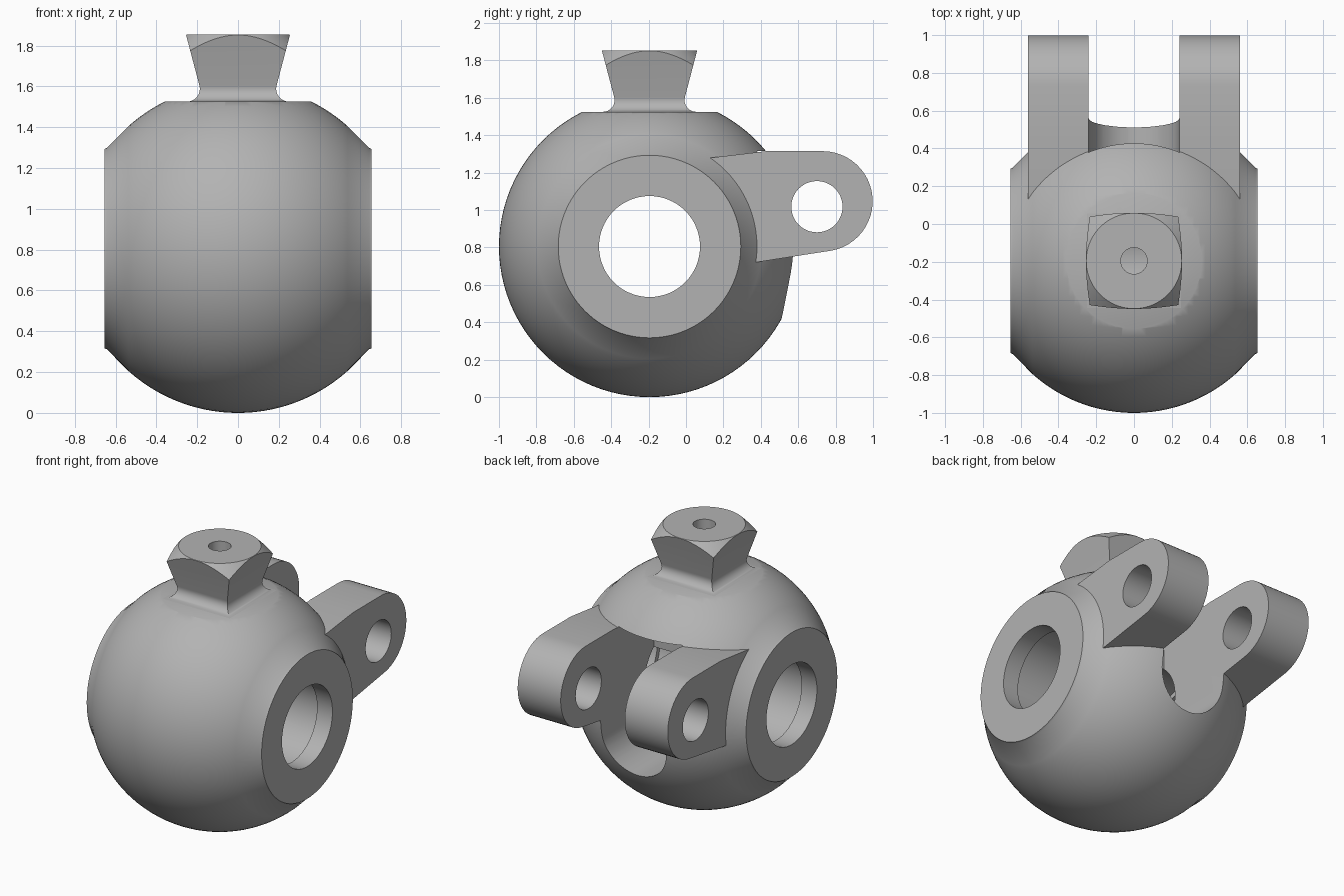
import bpy
import bmesh
from math import sin, cos, pi, radians, asin
from mathutils import Vector

cube = bpy.data.objects.get("Cube")
if cube:
    bpy.data.objects.remove(cube, do_unlink=True)

CY, CZ, R = -0.195, 0.805, 0.805       # ball centre and radius
TOP = 1.853
GREY = (0.45, 0.45, 0.45, 1)

metal = bpy.data.materials.new("plain_grey_metal")
metal.use_nodes = True
metal.diffuse_color = GREY
metal.node_tree.nodes["Principled BSDF"].inputs["Base Color"].default_value = GREY


def loft(name, rings, closed=True):
    """Solid skinned through a list of equal-length rings."""
    bm = bmesh.new()
    loops = [[bm.verts.new(p) for p in ring] for ring in rings]
    n = len(loops[0])
    for a, b in zip(loops, loops[1:]):
        for i in range(n):
            j = (i + 1) % n
            bm.faces.new((a[i], a[j], b[j], b[i]))
    bm.faces.new(loops[0])
    bm.faces.new(loops[-1])
    bmesh.ops.recalc_face_normals(bm, faces=bm.faces)
    mesh = bpy.data.meshes.new(name)
    bm.to_mesh(mesh)
    bm.free()
    mesh.materials.append(metal)
    obj = bpy.data.objects.new(name, mesh)
    bpy.context.collection.objects.link(obj)
    return obj


def lathe(name, profile, axis, centre, seg=64):
    """Revolve (position, radius) pairs about the x or z axis."""
    rings = []
    for t, r in profile:
        ring = []
        for i in range(seg):
            u, v = r * cos(2 * pi * i / seg), r * sin(2 * pi * i / seg)
            p = (t, u, v) if axis == "X" else (u, v, t)
            ring.append(Vector(p) + Vector(centre))
        rings.append(ring)
    return loft(name, rings)


def prism(name, outline, axis, lo, hi):
    """Extrude a 2D outline along x (outline in y,z) or y (outline in x,z)."""
    place = (lambda t, p: (t, *p)) if axis == "X" else (lambda t, p: (p[0], t, p[1]))
    return loft(name, [[place(t, p) for p in outline] for t in (lo, hi)])


def arc(cx, cz, r, start, end, n=24):
    return [(cx + r * cos(radians(start + (end - start) * i / n)),
             cz + r * sin(radians(start + (end - start) * i / n))) for i in range(n + 1)]


def boolean(obj, tool, operation="DIFFERENCE"):
    mod = obj.modifiers.new("cut", "BOOLEAN")
    mod.operation, mod.object, mod.solver = operation, tool, "EXACT"
    bpy.context.view_layer.update()
    with bpy.context.temp_override(object=obj, active_object=obj):
        bpy.ops.object.modifier_apply(modifier=mod.name)
    bpy.data.objects.remove(tool, do_unlink=True)


def smooth(obj):
    bpy.ops.object.select_all(action="DESELECT")
    obj.select_set(True)
    bpy.context.view_layer.objects.active = obj
    bpy.ops.object.shade_smooth_by_angle(angle=radians(30))


def oil_hole():
    return lathe("oil_hole_cutter", [(0.9, 0.07), (2.0, 0.07)], "Z", (0, CY, 0), 32)


# Ball body with coned sides ending in flat round faces
edge = asin(0.537 / R)
half = [(R * sin(edge * i / 18), R * cos(edge * i / 18)) for i in range(19)]
half += [(0.643, 0.493), (0.655, 0.488)]
profile = [(-x, r) for x, r in reversed(half[1:])] + half
body = lathe("ball_body", profile, "X", (0, CY, CZ), 96)

# Flat seat on top of the ball
boolean(body, prism("seat_cutter", [(-1, 1.525), (1, 1.525), (1, 2), (-1, 2)], "Y", -1.5, 1))

# Cross bore, slightly wider inside than at its lips
bore = [(-0.8, 0.27), (-0.54, 0.27), (-0.54, 0.3), (0.54, 0.3), (0.54, 0.27), (0.8, 0.27)]
boolean(body, lathe("bore_cutter", bore, "X", (0, CY, CZ)))

# Round-bottomed slot between the lugs, opening into the bore
slot = arc(0, 0.66, 0.24, 180, 360) + [(0.24, 1.315), (-0.24, 1.315)]
boolean(body, prism("slot_cutter", slot, "Y", 0.0, 1.2))
boolean(body, oil_hole())
smooth(body)

# Pair of lugs with pin holes
lug_outline = [(0.25, 0.70), (0.37, 0.72)] + arc(0.73, 1.047, 0.268, -80, 90)
lug_outline += [(0.43, 1.315), (0.05, 1.27)]
for side, name in ((1, "left_lug"), (-1, "right_lug")):
    lug = prism(name, lug_outline, "X", side * 0.24, side * 0.562)
    boolean(lug, lathe("pin_cutter", [(-1, 0.137), (1, 0.137)], "X", (0, 0.70, 1.018), 48))
    smooth(lug)

# Square neck flaring up to the head, filleted at its foot
sections = [(1.45, 0.25), (1.525, 0.25)]
sections += [(z, x) for x, z in arc(0.25, 1.588, 0.063, 255, 165, 10)]
sections.append((TOP + 0.02, 0.26))
square = [(-1, -1), (1, -1), (1, 1), (-1, 1)]
neck = loft("square_head", [[(h * x, CY + h * y, z) for x, y in square] for z, h in sections])

# Round chamfer on the head
chamfer = [(1.4, 0.253 + TOP - 1.4), (TOP, 0.253)]
boolean(neck, lathe("chamfer_cutter", chamfer, "Z", (0, CY, 0), 96), "INTERSECT")
boolean(neck, oil_hole())
smooth(neck)
